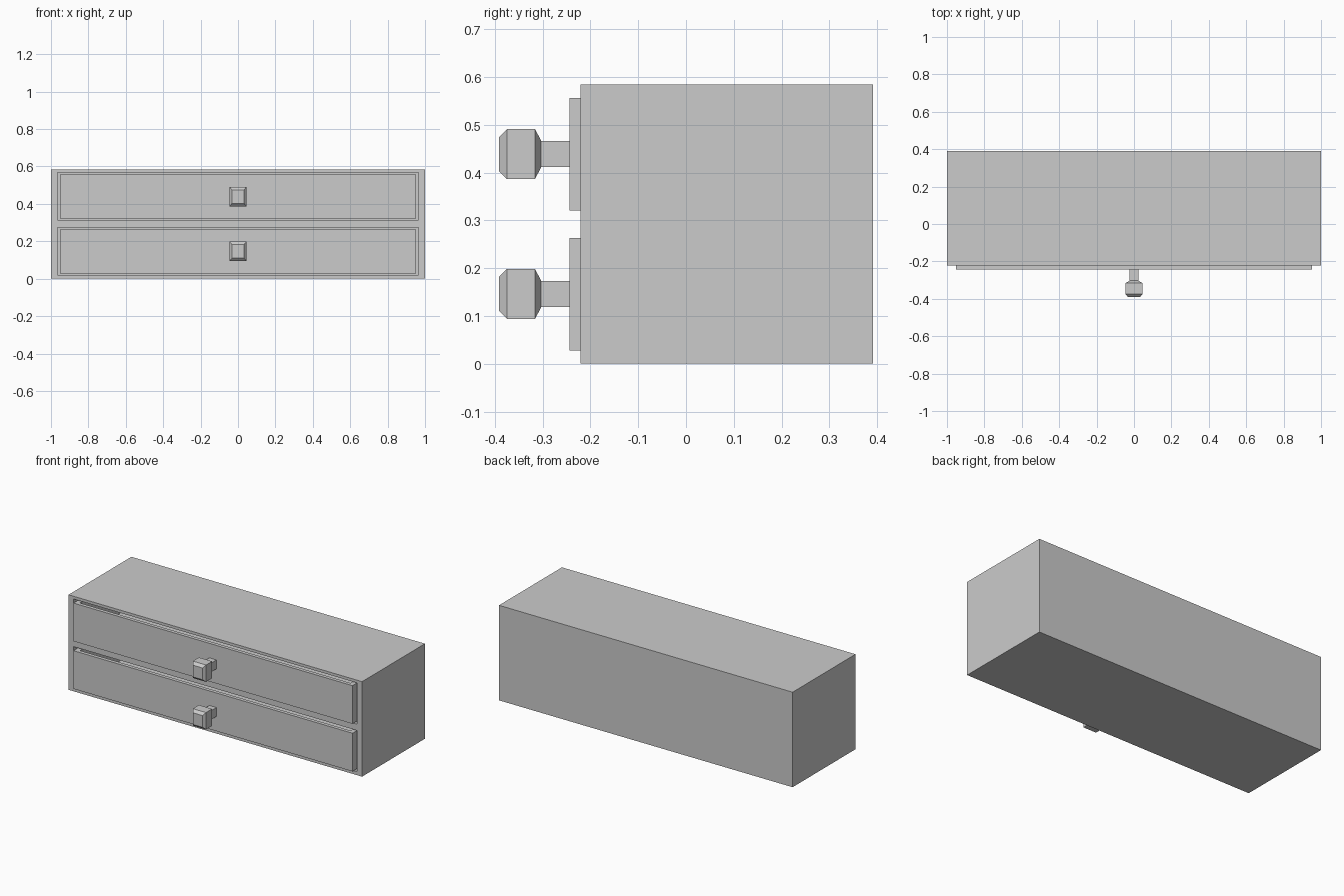
import bpy, bmesh
from mathutils import Vector

if "Cube" in bpy.data.objects:
    bpy.data.objects.remove(bpy.data.objects["Cube"])


def finish(name, bm):
    bmesh.ops.recalc_face_normals(bm, faces=bm.faces)
    mesh = bpy.data.meshes.new(name)
    bm.to_mesh(mesh)
    bm.free()
    obj = bpy.data.objects.new(name, mesh)
    bpy.context.collection.objects.link(obj)
    return obj


def box_bm(lo, hi):
    lo, hi = Vector(lo), Vector(hi)
    bm = bmesh.new()
    bmesh.ops.create_cube(bm, size=1)
    for v in bm.verts:
        v.co = (lo + hi) / 2 + v.co * (hi - lo)
    return bm


def tray(name, lo, hi, side, end, floor):
    """Open-topped drawer box: inset the top, push it down to the floor."""
    bm = box_bm(lo, hi)
    bm.faces.ensure_lookup_table()
    top = max(bm.faces, key=lambda f: f.calc_center_median().z)
    bmesh.ops.inset_individual(bm, faces=[top], thickness=0.01)
    for v in top.verts:
        v.co.x = hi[0] - side if v.co.x > 0 else lo[0] + side
        v.co.y = hi[1] - end if v.co.y > (lo[1] + hi[1]) / 2 else lo[1] + end
    new = bmesh.ops.extrude_discrete_faces(bm, faces=[top])["faces"][0]
    for v in new.verts:
        v.co.z = lo[2] + floor
    return finish(name, bm)


def knob(name, z):
    """Rectangular sections lofted along y: (y, half width, half height)."""
    sections = [(-0.240, 0.024, 0.0275), (-0.303, 0.024, 0.0275),
                (-0.316, 0.045, 0.052), (-0.375, 0.045, 0.052),
                (-0.391, 0.032, 0.036)]
    bm = bmesh.new()
    rings = [[bm.verts.new((sx * w, y, z + sz * h))
              for sx, sz in ((-1, -1), (1, -1), (1, 1), (-1, 1))]
             for y, w, h in sections]
    for a, b in zip(rings, rings[1:]):
        for i in range(4):
            j = (i + 1) % 4
            bm.faces.new((a[i], a[j], b[j], b[i]))
    bm.faces.new(rings[0])
    bm.faces.new(rings[-1])
    return finish(name, bm)


# Cabinet shell
cabinet = finish("cabinet", box_bm((-1, -0.221, 0), (1, 0.391, 0.585)))

for label, z in (("lower", 0.0), ("upper", 0.293)):
    # Drawer opening cut into the shell
    cutter = finish("opening_cutter",
                    box_bm((-0.966, -0.3, z + 0.021), (0.966, 0.365, z + 0.275)))
    cutter.hide_render = True
    mod = cabinet.modifiers.new("opening", "BOOLEAN")
    mod.operation, mod.solver, mod.object = "DIFFERENCE", "EXACT", cutter
    bpy.context.view_layer.objects.active = cabinet
    bpy.ops.object.modifier_apply(modifier=mod.name)
    bpy.data.objects.remove(cutter)

    # Drawer and its knob
    tray(label + "_drawer", (-0.951, -0.244, z + 0.028), (0.951, 0.345, z + 0.263),
         0.029, 0.022, 0.022)
    knob(label + "_knob", z + 0.146)
